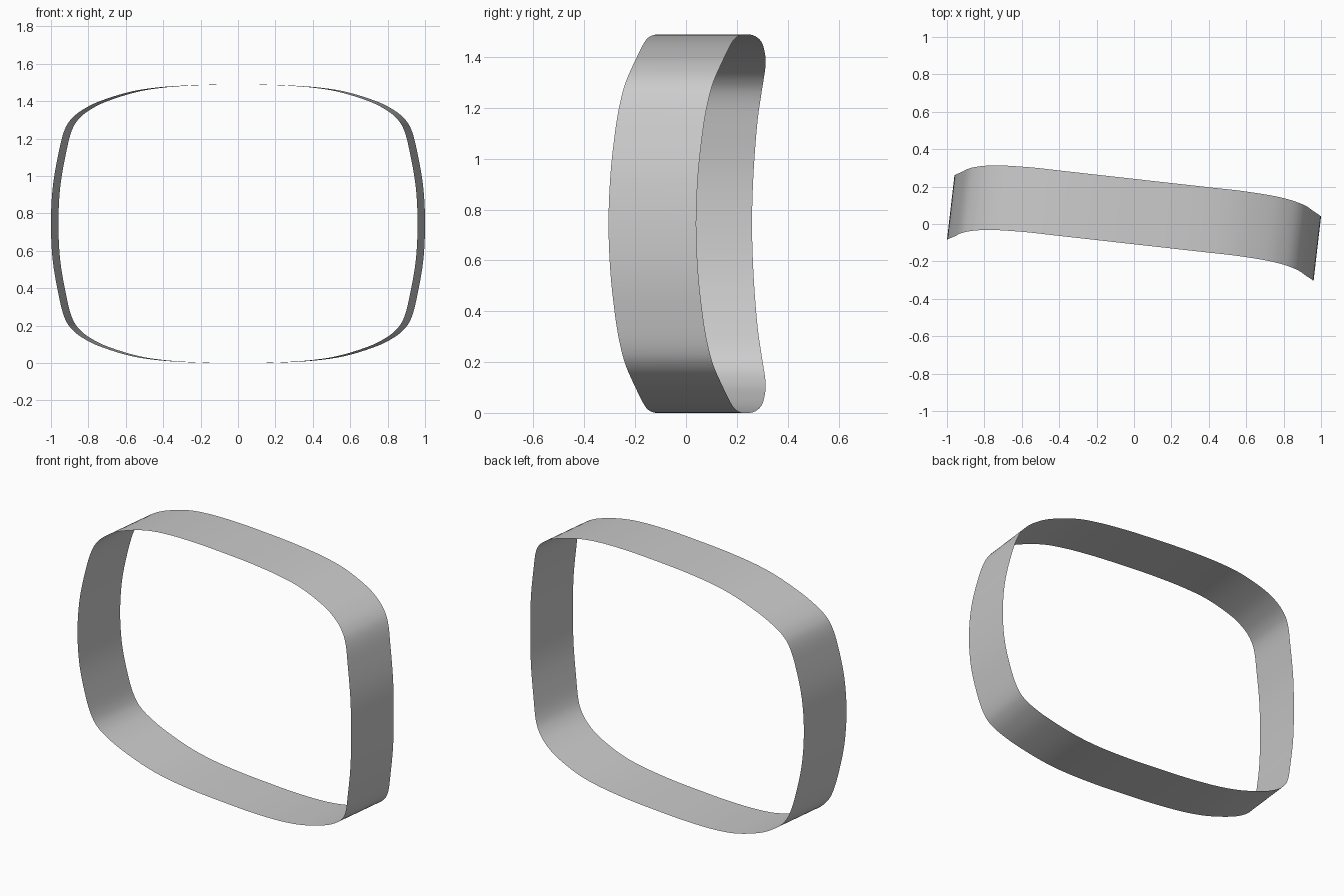
import bpy
from mathutils import Vector

cube = bpy.data.objects.get("Cube")
if cube:
    bpy.data.objects.remove(cube, do_unlink=True)

HALF_HEIGHT = 0.744
SLANT = 0.112                       # sideways lean of the whole band
DEPTH = Vector((0.04, 0.345, 0))    # sweep from front rim to back rim
STEPS = 6

# Quarter of the front rim: half width, bow in depth, height above the middle
quarter = [(0.98, -0.195, 0), (0.97, -0.188, 0.2), (0.937, -0.17, 0.39),
           (0.908, -0.152, 0.5), (0.87, -0.138, 0.562), (0.81, -0.124, 0.61),
           (0.72, -0.113, 0.655), (0.56, -0.106, 0.705), (0.4, -0.106, 0.73),
           (0.2, -0.106, 0.742), (0, -0.106, HALF_HEIGHT)]


def mirrored(points, sx, sz):
    return [Vector((x * sx, y, z * sz)) for x, y, z in points]


def smooth_loop(points):
    """Closed Catmull-Rom curve through the points."""
    result, n = [], len(points)
    for i in range(n):
        a, b, c, d = (points[(i + k) % n] for k in (-1, 0, 1, 2))
        for s in range(STEPS):
            t = s / STEPS
            result.append(b + 0.5 * t * ((c - a) + t * (
                2 * a - 5 * b + 4 * c - d + t * (3 * (b - c) + d - a))))
    return result


# Full rim from four mirrored quarters, leaned to one side
control = (mirrored(quarter[:-1], 1, 1) + mirrored(quarter[:0:-1], -1, 1)
           + mirrored(quarter[:-1], -1, -1) + mirrored(quarter[:0:-1], 1, -1))
front = [Vector((p.x - DEPTH.x / 2, p.y - SLANT * p.x, p.z + HALF_HEIGHT))
         for p in smooth_loop(control)]

# Open band between the front and back rims
n = len(front)
verts = front + [p + DEPTH for p in front]
faces = [(i, i + n, (i + 1) % n + n, (i + 1) % n) for i in range(n)]
faces = [f[::-1] for f in faces]
mesh = bpy.data.meshes.new("rim_band")
mesh.from_pydata(verts, [], faces)
# Outward-facing normals
if mesh.polygons[0].normal.x < 0:
    mesh.flip_normals()
mesh.shade_smooth()
band = bpy.data.objects.new("rim_band", mesh)
bpy.context.collection.objects.link(band)

# Plain grey finish
grey = bpy.data.materials.new("light_grey")
grey.use_nodes = True
color = (0.6, 0.6, 0.6, 1)
grey.diffuse_color = color
grey.node_tree.nodes["Principled BSDF"].inputs["Base Color"].default_value = color
mesh.materials.append(grey)
